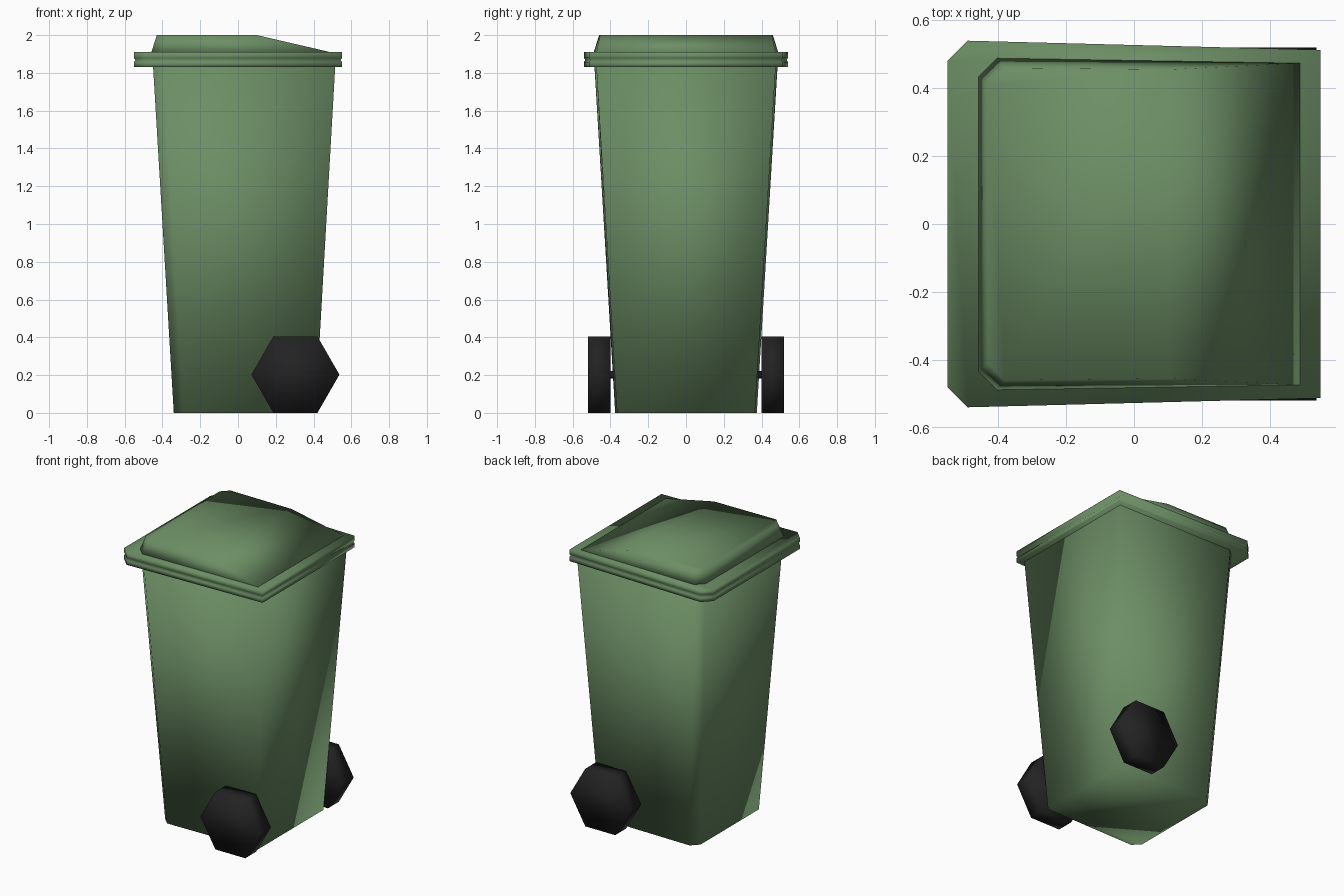
import bpy, bmesh, math

if "Cube" in bpy.data.objects:
    bpy.data.objects.remove(bpy.data.objects["Cube"])


def material(name, rgb):
    m = bpy.data.materials.new(name)
    m.diffuse_color = (*rgb, 1)
    m.use_nodes = True
    m.node_tree.nodes["Principled BSDF"].inputs["Base Color"].default_value = m.diffuse_color
    return m


green = material("bin green", (0.15, 0.27, 0.13))
black = material("rubber black", (0.016, 0.016, 0.016))


def outline(x0, x1, y0, y1, c):
    """Half-widths y0 at x0 and y1 at x1, corners at x0 cut by c."""
    return [(x0, -y0 + c), (x0 + c, -y0), (x1, -y1), (x1, y1), (x0 + c, y0), (x0, y0 - c)]


def finish(name, bm, mat):
    bmesh.ops.recalc_face_normals(bm, faces=bm.faces)
    me = bpy.data.meshes.new(name)
    bm.to_mesh(me)
    bm.free()
    for p in me.polygons:
        p.use_smooth = True
    me.materials.append(mat)
    ob = bpy.data.objects.new(name, me)
    bpy.context.collection.objects.link(ob)
    return ob


def loft(name, rings, mat):
    """Closed solid through rings of (x, y, z) points."""
    bm = bmesh.new()
    vs = [[bm.verts.new(p) for p in r] for r in rings]
    n = len(vs[0])
    for a, b in zip(vs, vs[1:]):
        for i in range(n):
            j = (i + 1) % n
            bm.faces.new((a[i], a[j], b[j], b[i]))
    bm.faces.new(vs[0][::-1])
    bm.faces.new(vs[-1])
    return finish(name, bm, mat)


def flat(pts, z):
    return [(x, y, z) for x, y in pts]


# tapered bin body
loft("bin_body", [
    flat(outline(-0.34, 0.41, 0.375, 0.365, 0.05), 0),
    flat(outline(-0.45, 0.515, 0.485, 0.475, 0.055), 1.84)], green)

# lid rim with a shallow groove around the middle
rim = [(1.83, 0.0), (1.858, 0.0), (1.868, 0.007), (1.878, 0.0), (1.91, 0.0)]
loft("lid_rim", [
    flat(outline(-0.55 + d, 0.55 - d, 0.54 - d, 0.513 - d, 0.06), z)
    for z, d in rim], green)

# raised lid top: flat at one end, sloping down to the other
base = outline(-0.46, 0.51, 0.49, 0.475, 0.055)
plate = outline(-0.43, 0.10, 0.46, 0.455, 0.05)
bm = bmesh.new()
lo = [bm.verts.new((x, y, 1.905)) for x, y in base]
hi = [bm.verts.new((x, y, 2.0)) for x, y in plate]
for i in range(6):
    j = (i + 1) % 6
    bm.faces.new((lo[i], lo[j], hi[j], hi[i]))
bm.faces.new(hi)
bm.faces.new(lo[::-1])
finish("lid_top", bm, green)


# six-sided wheels, flat side down
def disc_ring(y, r, rz, n):
    return [(0.304 + r * math.cos(math.tau * i / n), y,
             0.2025 + rz * math.sin(math.tau * i / n)) for i in range(n)]


for side, s in (("front", -1), ("rear", 1)):
    rz = 0.2025 / math.sin(math.pi / 3)
    loft(side + "_wheel", [disc_ring(s * y, 0.233, rz, 6) for y in (0.40, 0.52)], black)

# thin axle joining the wheels
loft("axle", [disc_ring(y, 0.02, 0.02, 8) for y in (-0.41, 0.41)], black)
